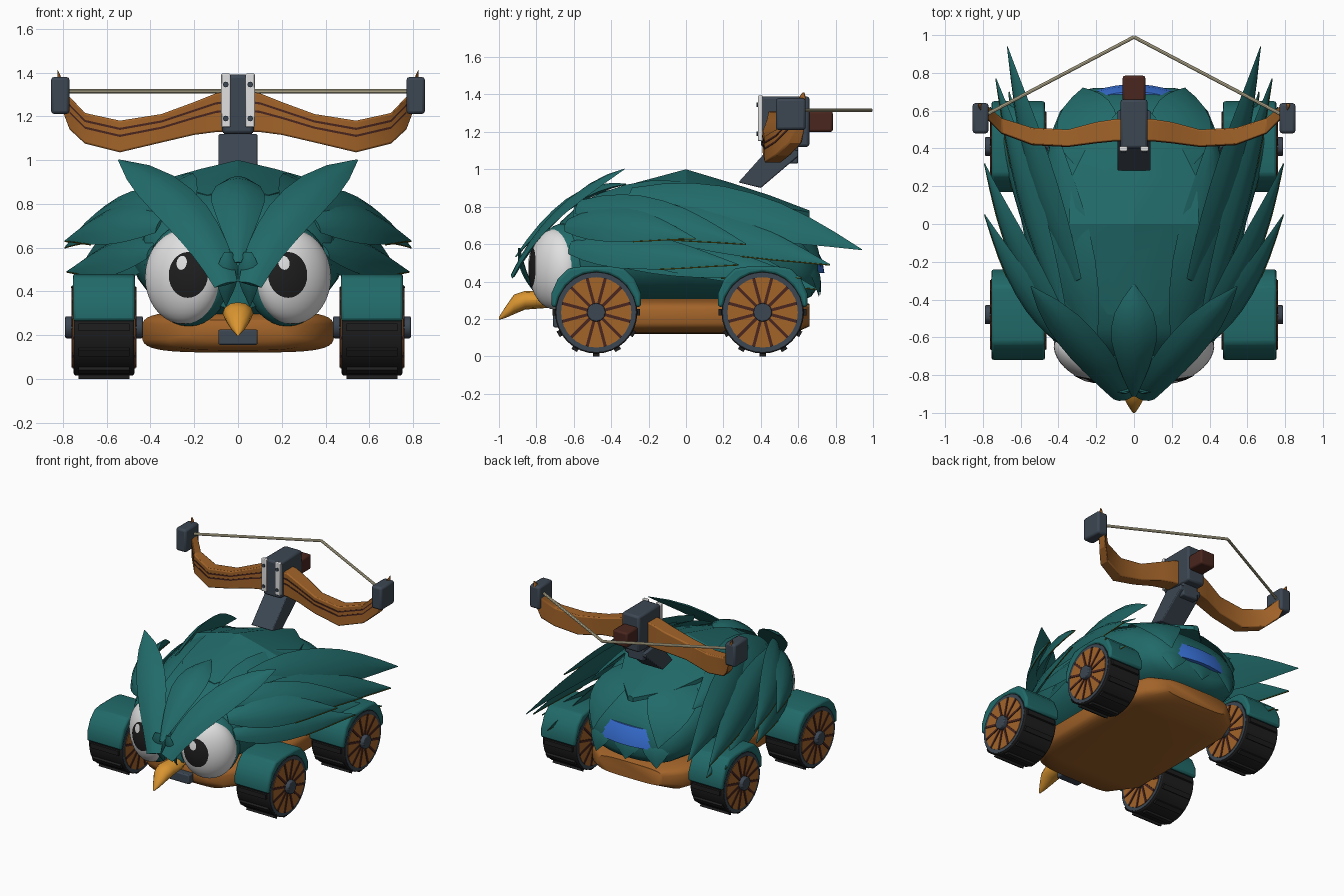
import bpy, bmesh, math
from mathutils import Vector, Matrix

if "Cube" in bpy.data.objects:
    bpy.data.objects.remove(bpy.data.objects["Cube"])

COLOURS = {
    "teal": (0.015, 0.145, 0.142), "wood": (0.36, 0.125, 0.022), "slate": (0.045, 0.062, 0.085),
    "black": (0.013, 0.013, 0.014), "white": (0.75, 0.75, 0.75), "gold": (0.70, 0.30, 0.03),
    "blue": (0.04, 0.165, 0.68), "dark_red": (0.068, 0.019, 0.013), "cream": (0.72, 0.65, 0.43),
    "olive": (0.10, 0.10, 0.012)}
MATS = {}
for key, rgb in COLOURS.items():
    MATS[key] = bpy.data.materials.new(key)
    MATS[key].diffuse_color = (*rgb, 1)


def finish(name, bm, mat, angle=35, bevel=0):
    bmesh.ops.recalc_face_normals(bm, faces=bm.faces)
    me = bpy.data.meshes.new(name)
    bm.to_mesh(me)
    bm.free()
    me.materials.append(MATS[mat])
    me.shade_smooth()
    me.set_sharp_from_angle(angle=math.radians(angle))
    ob = bpy.data.objects.new(name, me)
    bpy.context.collection.objects.link(ob)
    if bevel:
        b = ob.modifiers.new("bevel", 'BEVEL')
        b.width, b.segments, b.limit_method = bevel, 2, 'ANGLE'
    return ob


def loft(name, rings, mat, angle=35, bevel=0):
    """Skin closed rings of points and cap both ends."""
    bm = bmesh.new()
    vs = [[bm.verts.new(p) for p in r] for r in rings]
    n = len(vs[0])
    for a, b in zip(vs, vs[1:]):
        for i in range(n):
            j = (i + 1) % n
            bm.faces.new((a[i], a[j], b[j], b[i]))
    bm.faces.new(vs[0])
    bm.faces.new(vs[-1])
    return finish(name, bm, mat, angle, bevel)


def hull(name, stations, mat, n=32, power=1.0, angle=35):
    """Superellipse sections along y: (y, half width, low z, high z)."""
    def sp(v):
        return math.copysign(abs(v) ** power, v)
    rings = []
    for y, w, lo, hi in stations:
        rings.append([(w * sp(math.cos(2 * math.pi * i / n)), y,
                       (lo + hi) / 2 + (hi - lo) / 2 * sp(math.sin(2 * math.pi * i / n)))
                      for i in range(n)])
    return loft(name, rings, mat, angle)


def leaf(name, root, ctrl, tip, width, normal, s=1, thick=0.035, quill=False,
         prof=(.35, .68, .9, 1, .97, .85, .62, .33, .02)):
    """Ridged pointed feather along a quadratic curve, with an optional trim on its lower edge."""
    r, c, t = (Vector((s * p[0], p[1], p[2])) for p in (root, ctrl, tip))
    nrm = Vector((s * normal[0], normal[1], normal[2])).normalized()
    rings, trim = [], []
    for i, k in enumerate(prof):
        u = i / (len(prof) - 1)
        p = r * (1 - u) ** 2 + c * 2 * u * (1 - u) + t * u * u
        tan = ((c - r) * (1 - u) + (t - c) * u).normalized()
        side = tan.cross(nrm).normalized()
        up = side.cross(tan)
        h = thick * max(k, 0.1)
        rings.append([p - side * width * k, p - side * width * k * .5 + up * h * .75, p + up * h,
                      p + side * width * k * .5 + up * h * .75, p + side * width * k, p - up * h * .3])
        if u > .6:
            e = p + side * s * width * k
            trim.append([e + side * .004, e + up * .004, e - side * .004, e - up * .004])
    if quill:
        loft(name + "_trim", trim, "olive")
    return loft(name, rings, mat="teal", angle=30)


def box(name, lo, hi, mat, bevel=0.0, rot=None):
    bm = bmesh.new()
    size = [b - a for a, b in zip(lo, hi)]
    mid = Vector([(a + b) / 2 for a, b in zip(lo, hi)])
    m = Matrix.Translation(mid) @ (rot or Matrix()) @ Matrix.Diagonal((*size, 1))
    bmesh.ops.create_cube(bm, size=1, matrix=m)
    return finish(name, bm, mat, 35, bevel)


def rod(name, a, b, radius, mat, n=24, bevel=0):
    a, b = Vector(a), Vector(b)
    m = Matrix.Translation((a + b) / 2) @ (b - a).to_track_quat('Z', 'Y').to_matrix().to_4x4()
    bm = bmesh.new()
    bmesh.ops.create_cone(bm, cap_ends=True, segments=n, radius1=radius, radius2=radius,
                          depth=(b - a).length, matrix=m)
    return finish(name, bm, mat, 35, bevel)


def ball(name, frame, r, mat):
    bm = bmesh.new()
    bmesh.ops.create_uvsphere(bm, u_segments=32, v_segments=18, radius=1, matrix=frame @ Matrix.Diagonal((*r, 1)))
    return finish(name, bm, mat, 60)


EYE_R = (.19, .12, .215)


def eye_patch(name, frame, cx, cz, rx, rz, grow, mat):
    """Thin disc that follows the eyeball surface, in the eye's own frame."""
    bm, n = bmesh.new(), 28

    def pt(k, a):
        x, z = cx + rx * k * math.cos(a), cz + rz * k * math.sin(a)
        d = 1 - (x / EYE_R[0]) ** 2 - (z / EYE_R[2]) ** 2
        return bm.verts.new(frame @ Vector((x, -EYE_R[1] * math.sqrt(max(d, 0)) - grow, z)))
    rings = [[pt(k / 4, 2 * math.pi * i / n) for i in range(n)] for k in range(1, 5)]
    bm.faces.new(rings[0])
    for a, b in zip(rings, rings[1:]):
        for i in range(n):
            bm.faces.new((a[i], a[(i + 1) % n], b[(i + 1) % n], b[i]))
    finish(name, bm, mat, 60)


# Chassis and body
hull("chassis", [(-.66, .22, .17, .27), (-.62, .32, .13, .30), (-.45, .44, .12, .31), (.42, .44, .12, .31),
                 (.57, .38, .12, .31), (.66, .27, .16, .28)], "wood", n=40, power=.5, angle=50)
hull("body", [(-.74, .16, .32, .58), (-.67, .33, .30, .72), (-.55, .43, .28, .83), (-.3, .48, .28, .89),
              (0, .49, .28, .92), (.25, .48, .28, .88), (.45, .45, .28, .81), (.6, .39, .29, .71),
              (.67, .32, .32, .62), (.705, .22, .37, .53)], "teal", power=.85, angle=50)

# Roof shell: peaked plate with a pointed back
roof = [(-.48, .14, .87, .84), (-.25, .28, .933, .88), (0, .345, 1.0, .91), (.25, .33, .925, .86),
        (.45, .23, .86, .81), (.66, .02, .78, .77)]
loft("roof_shell", [[(-w, y, e), (-w * .5, y, (e + r) / 2 + .004), (0, y, r), (w * .5, y, (e + r) / 2 + .004),
                     (w, y, e), (w, y, e - .03), (-w, y, e - .03)] for y, w, r, e in roof], "teal", 20)

# Face: crest, beak and chin plate
leaf("forehead_crest", (0, -.32, .92), (0, -.62, .88), (0, -.91, .53), .12, (0, -.6, .7), thick=.045,
     prof=(.04, .5, .85, 1, 1, .85, .65, .4, .12))
hull("beak", [(-.72, .06, .26, .345), (-.86, .07, .25, .35), (-.92, .055, .225, .33), (-.965, .03, .205, .265),
              (-1.0, .006, .195, .21)], "gold", n=12, angle=40)
box("chin_plate", (-.09, -.71, .155), (.09, -.62, .225), "slate", .008)

# Wing feathers: root, control, tip, half width
FEATHERS = [
    ((.30, -.30, .86), (.53, .30, .80), (.67, .94, .57), .14),
    ((.38, -.45, .78), (.58, .20, .68), (.73, .77, .49), .12),
    ((.42, -.50, .64), (.56, .10, .56), (.66, .70, .36), .13),
    ((.34, -.58, .80), (.62, -.20, .77), (.79, .32, .60), .12),
    ((.36, -.64, .70), (.59, -.38, .74), (.79, .05, .63), .11),
    ((.40, -.62, .58), (.56, -.30, .58), (.78, .28, .49), .11),
    ((.42, -.40, .52), (.54, .05, .54), (.76, .62, .42), .10)]

LIMB = [(.0, .44, .56, 1.32, 1.13), (.1, .44, .555, 1.305, 1.128), (.2, .43, .54, 1.265, 1.115),
        (.35, .41, .50, 1.21, 1.08), (.54, .42, .51, 1.18, 1.035), (.70, .48, .56, 1.215, 1.075),
        (.77, .55, .62, 1.29, 1.14), (.80, .585, .635, 1.36, 1.22), (.825, .62, .64, 1.415, 1.38)]

ARCH = [(.24, .03), (.24, .10), (.205, .18), (.15, .235), (.08, .245), (0, .245)]
ARCH += [(-y, z) for y, z in ARCH[-2::-1]]

for s, tag in ((1, "right"), (-1, "left")):
    # Eyes, turned slightly outwards
    turn = Matrix.Rotation(s * math.radians(30), 4, 'Z')
    frame = Matrix.Translation((s * .25, -.70, .465)) @ turn
    ball("eye_socket_" + tag, frame @ Matrix.Translation((0, .05, .01)), (.21, .13, .235), "teal")
    ball("eyeball_" + tag, frame, EYE_R, "white")
    eye_patch("pupil_" + tag, frame, s * -.08, .01, .086, .105, .003, "black")
    eye_patch("glint_" + tag, frame, s * -.08 - .023, .065, .024, .032, .006, "white")
    # Brow
    leaf("brow_" + tag, (.055, -.92, .43), (.18, -.73, .785), (.545, -.33, 1.0), .11, (.05, -.72, .66), s, .035,
         prof=(.5, .66, .8, .92, 1, 1, .9, .6, .04))
    leaf("cheek_feather_" + tag, (.045, -.89, .58), (.05, -.88, .46), (.055, -.80, .33), .05, (-.2, -1, 0), s, .02)
    # Wings and back feathers
    for i, (r, c, t, w) in enumerate(FEATHERS):
        leaf(f"wing_feather_{tag}_{i}", r, c, t, w, (.85, -.2, .5), s, quill=i > 0)
    leaf("shoulder_" + tag, (.24, -.60, .76), (.40, -.1, .90), (.42, .52, .74), .18, (.65, 0, .75), s)
    leaf("back_feather_" + tag, (.16, .25, .85), (.30, .62, .79), (.27, .72, .48), .17, (.4, .8, .6), s, .02)
    leaf("tail_feather_" + tag, (.2, .64, .54), (.24, .70, .46), (.25, .71, .32), .10, (.3, 1, 0), s, .02)

    # Wheels and fenders
    for y, end in ((-.48, "front"), (.41, "rear")):
        nm, z = f"{end}_{tag}", .235
        rod("tyre_" + nm, (s * .475, y, z), (s * .75, y, z), .22, "black", 32, .008)
        for k in range(12):
            a = 2 * math.pi * k / 12
            cy, cz = y + .218 * math.cos(a), z + .218 * math.sin(a)
            xs = sorted((s * .495, s * .73))
            box(f"tread_{nm}_{k}", (xs[0], cy - .017, cz - .017), (xs[1], cy + .017, cz + .017),
                "black", rot=Matrix.Rotation(a, 4, 'X'))
        for x0, x1, side in ((.74, .753, 1), (.485, .472, -1)):
            rod(f"rim_{nm}_{side}", (s * x0, y, z), (s * x1, y, z), .212, "slate", 32)
            rod(f"wheel_disc_{nm}_{side}", (s * x0, y, z), (s * (x1 + side * .004), y, z), .188, "wood", 32)
            for k in range(6):
                xs = sorted((s * x1, s * (x1 + side * .009)))
                box(f"spokes_{nm}_{side}_{k}", (xs[0], y - .188, z - .008), (xs[1], y + .188, z + .008),
                    "dark_red", rot=Matrix.Rotation(math.pi * (k + .5) / 6, 4, 'X'))
        rod("hub_" + nm, (s * .435, y, z), (s * .79, y, z), .05, "slate", 12, .006)
        rings = []
        for dy, dz in ARCH:
            k = .214 / math.hypot(dy, dz)
            rings.append([(s * .47, y + dy, z + dz), (s * .755, y + dy, z + dz),
                          (s * .755, y + dy * k, z + dz * k), (s * .47, y + dy * k, z + dz * k)])
        loft("fender_" + nm, rings, "teal", 30, .015)

    # Bow limb, inlaid stripes, end block and string
    loft("bow_limb_" + tag, [[(s * x, f, b), (s * x, f, t), (s * x, k, t), (s * x, k, b)]
                             for x, f, k, t, b in LIMB], "wood", 25, .008)
    for j, q in enumerate((.52, .74)):
        loft(f"limb_stripe_{tag}_{j}", [[(s * x, f + dy, b + (t - b) * q + dz)
                                        for dy, dz in ((-.003, -.005), (-.003, .005), (.004, .005), (.004, -.005))]
                                       for x, f, k, t, b in LIMB[:7]], "dark_red")
    xs = sorted((s * .77, s * .855))
    box("limb_end_block_" + tag, (xs[0], .48, 1.21), (xs[1], .64, 1.38), "slate", .015)
    rod("bow_string_" + tag, (s * .79, .575, 1.315), (0, .99, 1.315), .010, "cream", 10)
    # Clamp plates with bolts
    xs = sorted((s * .035, s * .077))
    box("clamp_plate_" + tag, (xs[0], .385, 1.15), (xs[1], .41, 1.395), "white", .005)
    for zb in (1.19, 1.345):
        rod(f"bolt_{tag}_{zb}", (s * .056, .378, zb), (s * .056, .40, zb), .013, "slate", 10)

# Bow mount
box("bow_head", (-.072, .40, 1.12), (.072, .66, 1.39), "slate", .015)
box("bow_neck", (-.065, .45, 1.03), (.065, .60, 1.14), "slate", .01)
arm = [(.28, .93), (.40, .90), (.60, 1.07), (.60, 1.10), (.45, 1.12)]
loft("mount_arm", [[(x, y, z) for y, z in arm] for x in (-.088, .088)], "slate", 35, .006)
box("trigger_block", (-.06, .65, 1.20), (.06, .785, 1.31), "dark_red", .012)

# Rear plate and centre tail feather
leaf("tail_feather_centre", (0, .66, .52), (0, .71, .46), (0, .72, .33), .11, (0, 1, 0), 1, .015)
loft("rear_plate", [[(x, .74 - .8 * x * x, .445), (x, .73 - .8 * x * x, .51), (x, .70 - .8 * x * x, .575),
                     (x, .62 - .8 * x * x, .575), (x, .67 - .8 * x * x, .445)]
                    for x in [-.2 + .05 * i for i in range(9)]], "blue", 40)

for m in bpy.data.materials:
    if m.users and not m.is_grease_pencil:
        m.use_nodes = True
        m.node_tree.nodes["Principled BSDF"].inputs["Base Color"].default_value = m.diffuse_color
